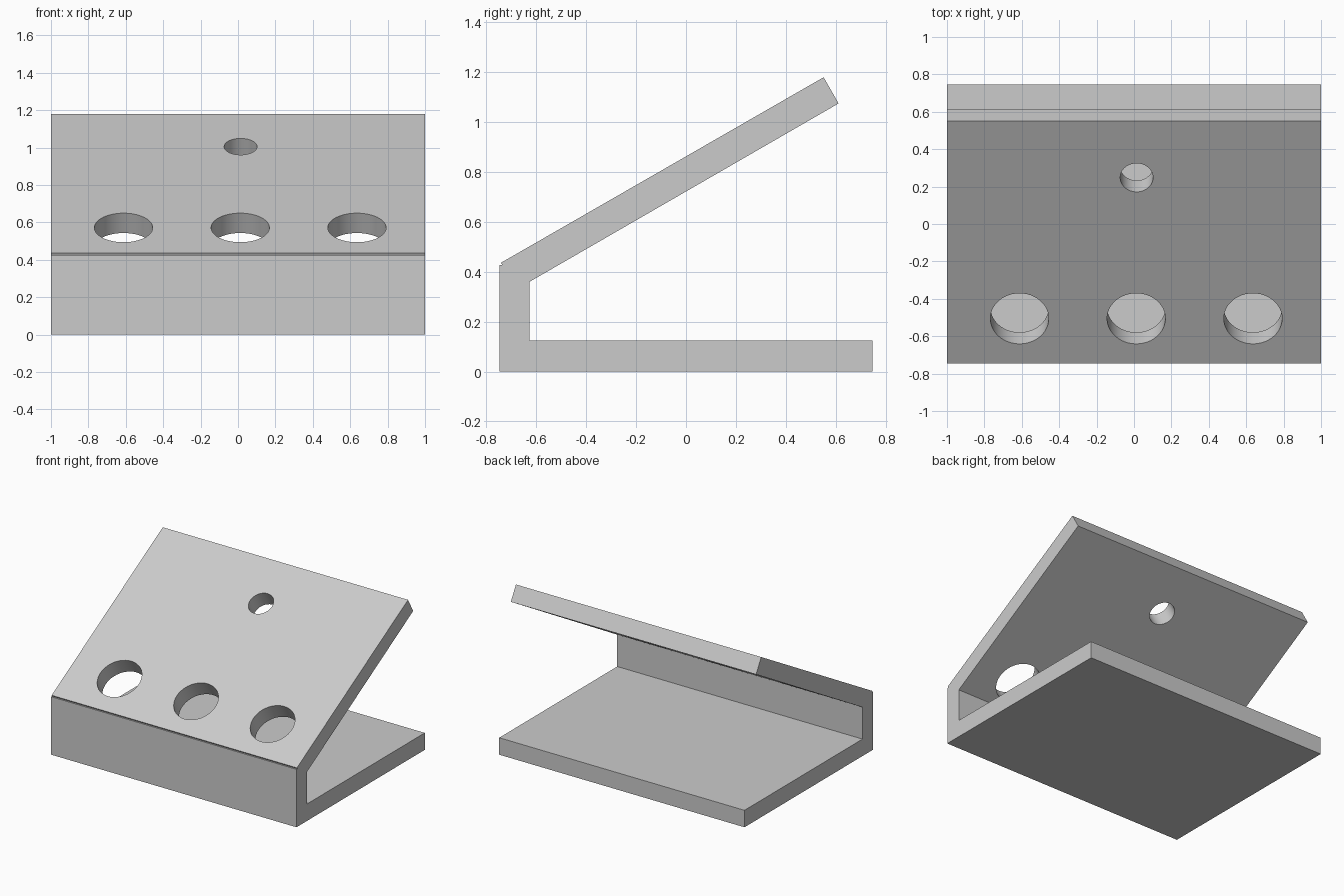
import bpy
import bmesh
import math

cube = bpy.data.objects.get("Cube")
if cube:
    bpy.data.objects.remove(cube, do_unlink=True)

SLOPE = math.radians(30)
HALF_WIDTH = 1.0

grey = bpy.data.materials.new("plain grey")
grey.use_nodes = True
colour = (0.6, 0.6, 0.6, 1)
grey.diffuse_color = colour
grey.node_tree.nodes["Principled BSDF"].inputs["Base Color"].default_value = colour

# Side profile (y, z): base plate, front wall and sloping panel
profile = [
    (-0.747, 0), (0.747, 0), (0.747, 0.125), (-0.627, 0.125),
    (-0.627, 0.36), (0.612, 1.075), (0.552, 1.18),
    (-0.742, 0.436), (-0.737, 0.427), (-0.747, 0.427),
]
bm = bmesh.new()
side = bm.faces.new([bm.verts.new((-HALF_WIDTH, y, z)) for y, z in profile])
result = bmesh.ops.extrude_face_region(bm, geom=[side])
moved = [v for v in result["geom"] if isinstance(v, bmesh.types.BMVert)]
bmesh.ops.translate(bm, verts=moved, vec=(2 * HALF_WIDTH, 0, 0))
bmesh.ops.recalc_face_normals(bm, faces=bm.faces)
mesh = bpy.data.meshes.new("angled_bracket")
bm.to_mesh(mesh)
bm.free()
bracket = bpy.data.objects.new("angled_bracket", mesh)
bpy.context.collection.objects.link(bracket)
mesh.materials.append(grey)


def drill(x, y, radius):
    """Cut a round hole square to the sloping panel."""
    z = 0.436 + (y + 0.742) * math.tan(SLOPE)
    bpy.ops.mesh.primitive_cylinder_add(
        vertices=48, radius=radius, depth=0.3,
        location=(x, y, z), rotation=(SLOPE, 0, 0))
    cutter = bpy.context.object
    cutter.name = "hole_cutter"
    cutter.hide_render = True
    cutter.data.materials.append(grey)
    mod = bracket.modifiers.new("hole", 'BOOLEAN')
    mod.operation = 'DIFFERENCE'
    mod.solver = 'EXACT'
    mod.object = cutter
    bpy.context.view_layer.objects.active = bracket
    bpy.ops.object.modifier_apply(modifier=mod.name)
    bpy.data.objects.remove(cutter, do_unlink=True)


# Row of three large holes, then the small upper hole
for i in (-1, 0, 1):
    drill(0.012 + i * 0.624, -0.506, 0.156)
drill(0.014, 0.247, 0.088)

# Rounded hole walls, crisp plate edges
bpy.ops.object.select_all(action='DESELECT')
bracket.select_set(True)
bpy.context.view_layer.objects.active = bracket
bpy.ops.object.shade_smooth_by_angle(angle=math.radians(25))
